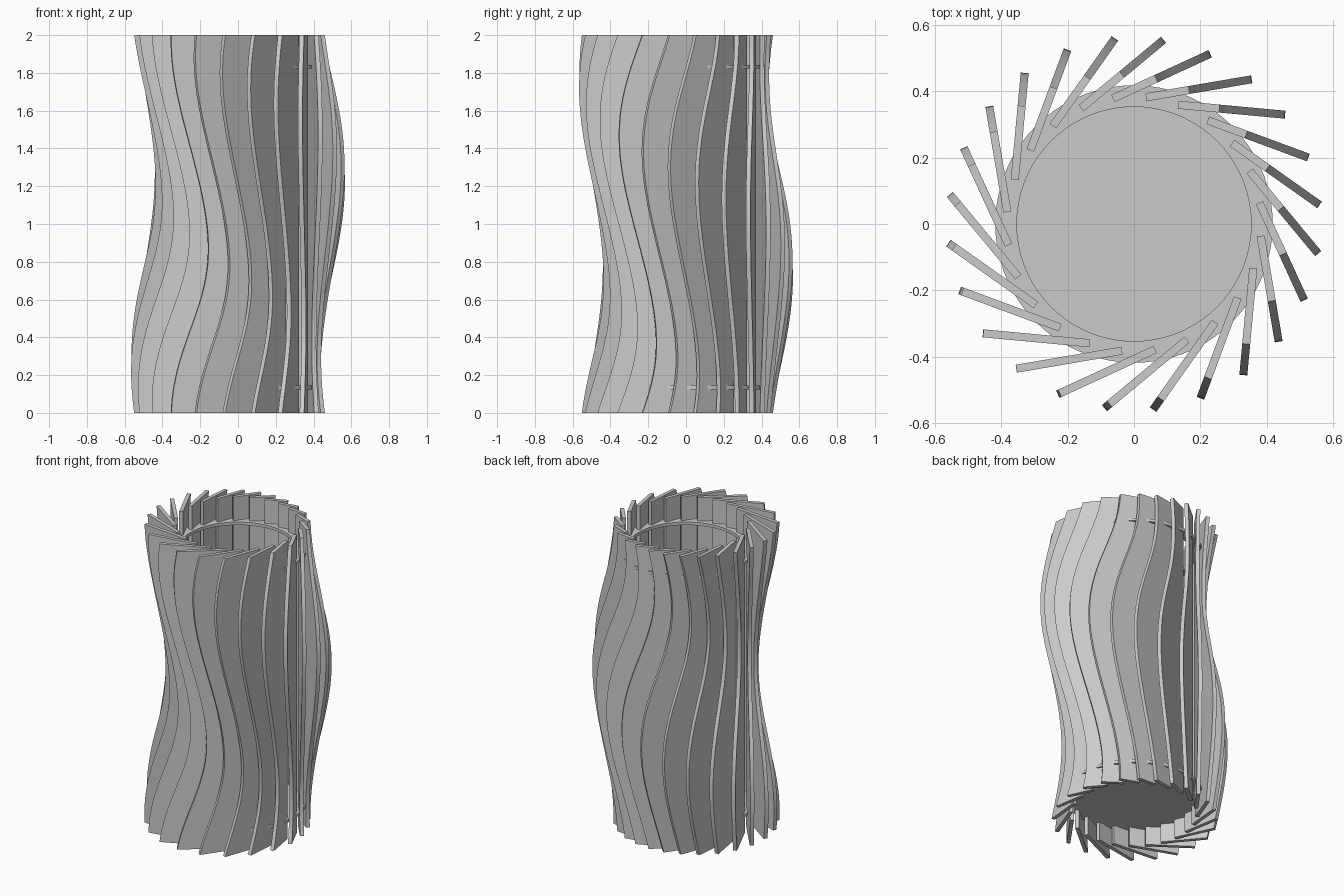
import bpy, bmesh
from math import sin, cos, pi, radians, sqrt
from mathutils import Vector

if "Cube" in bpy.data.objects:
    bpy.data.objects.remove(bpy.data.objects["Cube"])

FINS, HEIGHT = 24, 2.0
OFFSET, INNER, THICK = 0.37, 0.10, 0.024   # fin plane distance, inner edge, board thickness
BODY_R, SWAY = 0.497, 0.065                # circular section that wanders along a helix
STEPS = 56


def add_object(name, bm):
    bmesh.ops.recalc_face_normals(bm, faces=bm.faces)
    mesh = bpy.data.meshes.new(name)
    bm.to_mesh(mesh)
    bm.free()
    obj = bpy.data.objects.new(name, mesh)
    bpy.context.collection.objects.link(obj)
    return obj


def smooth(obj):
    bpy.ops.object.select_all(action='DESELECT')
    obj.select_set(True)
    bpy.context.view_layer.objects.active = obj
    bpy.ops.object.shade_smooth_by_angle(angle=radians(30))


def outer_reach(d, n, z):
    """Distance along the fin to the swaying circular envelope at height z."""
    a = radians(225) - pi * z
    c = Vector((cos(a), sin(a))) * SWAY
    return c.dot(d) + sqrt(BODY_R ** 2 - (OFFSET - c.dot(n)) ** 2)


def make_fin(i):
    a = radians(-5.3 + i * 360 / FINS)
    d, n = Vector((cos(a), sin(a))), Vector((-sin(a), cos(a)))
    bm = bmesh.new()
    rows = []
    for s in range(STEPS + 1):
        z = HEIGHT * s / STEPS
        t = outer_reach(d, n, z)
        row = []
        for along, side in ((INNER, -1), (t, -1), (t, 1), (INNER, 1)):
            p = d * along + n * (OFFSET + side * THICK / 2)
            row.append(bm.verts.new((p.x, p.y, z)))
        rows.append(row)
    for lo, hi in zip(rows, rows[1:]):
        for k in range(4):
            j = (k + 1) % 4
            bm.faces.new((lo[k], lo[j], hi[j], hi[k]))
    bm.faces.new(rows[0])
    bm.faces.new(rows[-1])
    smooth(add_object(f"fin_{i + 1:02d}", bm))


def make_plate(name, z, thick, outer, inner=0.0, sides=72):
    """Flat disc, or a flat ring when an inner radius is given."""
    bm = bmesh.new()

    def loop(r, h):
        return [bm.verts.new((r * cos(2 * pi * k / sides), r * sin(2 * pi * k / sides), h))
                for k in range(sides)]

    def bridge(p, q):
        for k in range(sides):
            j = (k + 1) % sides
            bm.faces.new((p[k], p[j], q[j], q[k]))

    lo, hi = loop(outer, z - thick / 2), loop(outer, z + thick / 2)
    bridge(lo, hi)
    if inner:
        lo_in, hi_in = loop(inner, z - thick / 2), loop(inner, z + thick / 2)
        bridge(hi, hi_in)
        bridge(hi_in, lo_in)
        bridge(lo_in, lo)
    else:
        bm.faces.new(lo)
        bm.faces.new(hi)
    smooth(add_object(name, bm))


# Pinwheel of vertical boards
for i in range(FINS):
    make_fin(i)

# Floor disc near the bottom and holding ring near the top
make_plate("floor_disc", 0.135, 0.02, 0.418)
make_plate("upper_ring", 1.832, 0.02, 0.418, 0.353)
